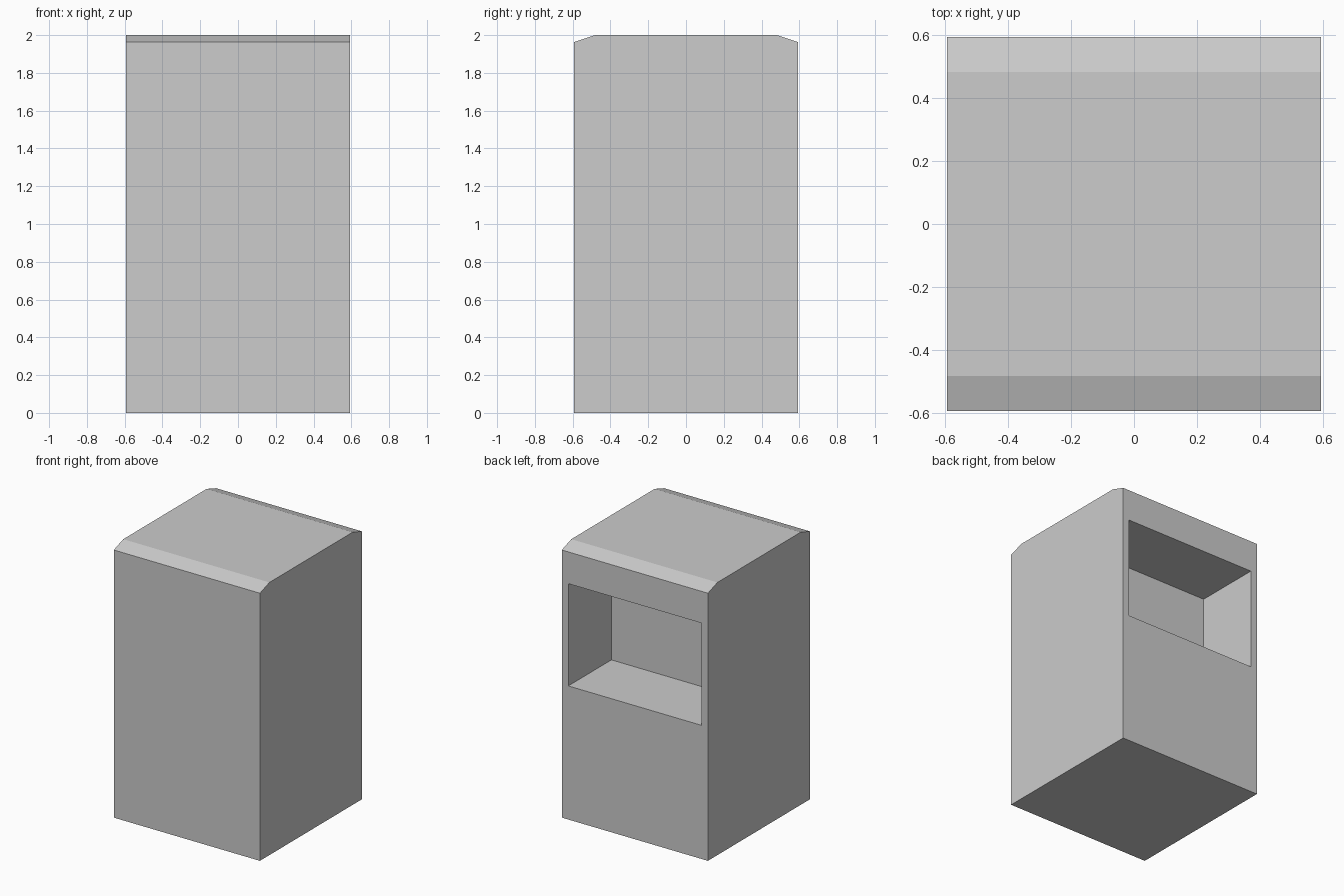
import bpy
import bmesh

cube = bpy.data.objects.get("Cube")
if cube:
    bpy.data.objects.remove(cube, do_unlink=True)

HALF = 0.593                     # half width and half depth
SHOULDER, TOP = 1.963, 2.0       # wall height and full height
FLAT = 0.483                     # half depth of the flat top
OPEN_X, OPEN_LOW, OPEN_HIGH = 0.54, 0.98, 1.73
RECESS_DEPTH = 0.5

# Single flat colour
grey = bpy.data.materials.new("light_grey")
grey.use_nodes = True
colour = (0.604, 0.604, 0.604, 1)
grey.diffuse_color = colour
grey.node_tree.nodes["Principled BSDF"].inputs["Base Color"].default_value = colour

# Cabinet: side profile with sloped top edges, extruded across the width
bm = bmesh.new()
profile = [(-HALF, 0), (HALF, 0), (HALF, SHOULDER), (FLAT, TOP), (-FLAT, TOP), (-HALF, SHOULDER)]
side = bm.faces.new([bm.verts.new((-HALF, y, z)) for y, z in profile])
extruded = bmesh.ops.extrude_face_region(bm, geom=[side])["geom"]
moved = [v for v in extruded if isinstance(v, bmesh.types.BMVert)]
bmesh.ops.translate(bm, verts=moved, vec=(2 * HALF, 0, 0))
bmesh.ops.recalc_face_normals(bm, faces=bm.faces)
back = max(bm.faces, key=lambda f: f.normal.y)


def inset_to(face, y):
    """Inset a face and fit its inner loop to the opening at depth y."""
    bmesh.ops.inset_individual(bm, faces=[face], thickness=0.05)
    middle = face.calc_center_median().z
    for v in face.verts:
        v.co = (OPEN_X if v.co.x > 0 else -OPEN_X, y,
                OPEN_HIGH if v.co.z > middle else OPEN_LOW)


# Recess in the back: the rim first, then the pocket walls
inset_to(back, HALF)
inset_to(back, HALF - RECESS_DEPTH)

mesh = bpy.data.meshes.new("cabinet")
bmesh.ops.recalc_face_normals(bm, faces=bm.faces)
bm.to_mesh(mesh)
bm.free()
mesh.materials.append(grey)
bpy.context.collection.objects.link(bpy.data.objects.new("cabinet", mesh))
